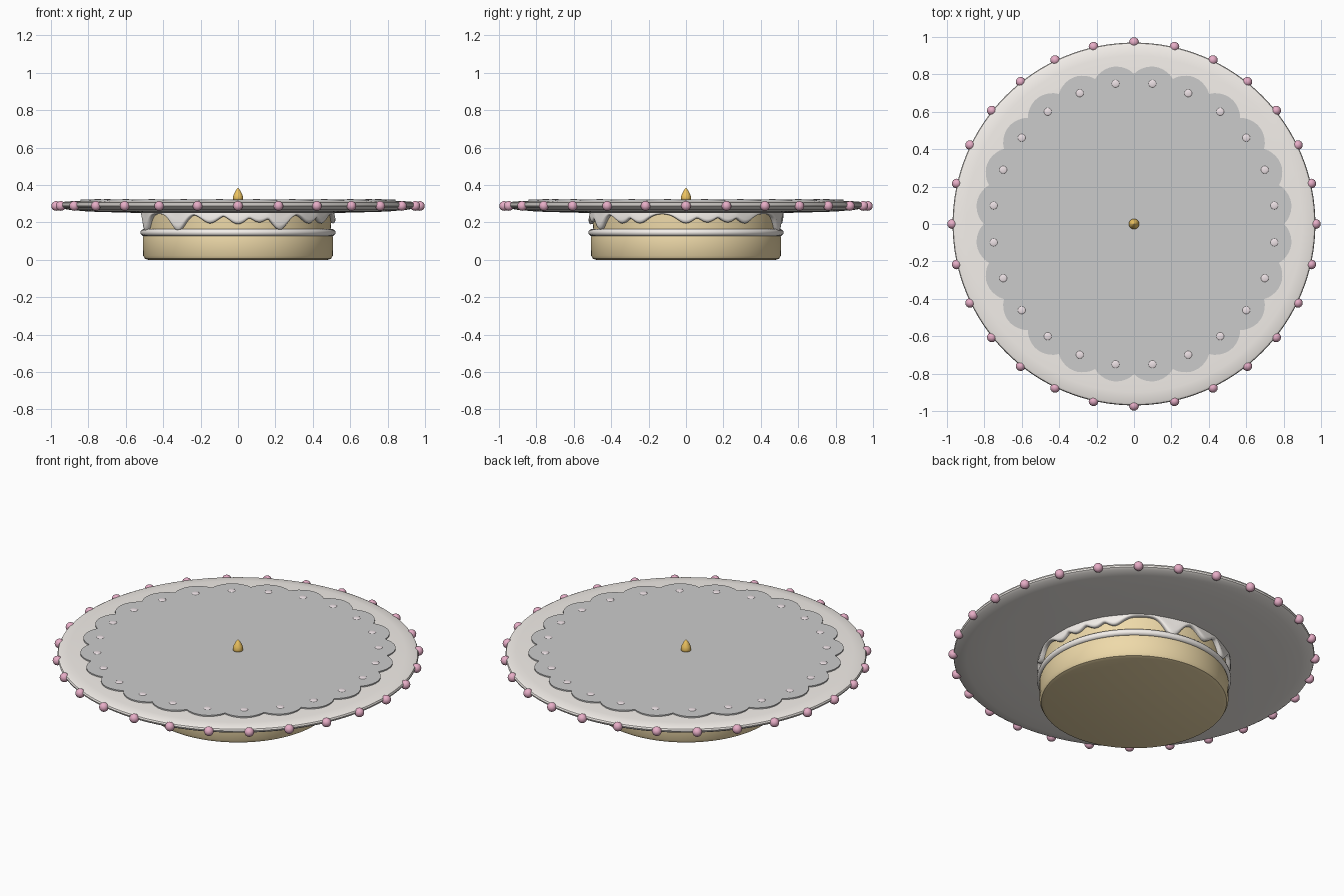
import bpy, bmesh
from math import sin, cos, pi, radians, exp

if "Cube" in bpy.data.objects:
    bpy.data.objects.remove(bpy.data.objects["Cube"])


def mat(name, c):
    m = bpy.data.materials.new(name)
    m.diffuse_color = (*c, 1)
    m.use_nodes = True
    m.node_tree.nodes["Principled BSDF"].inputs["Base Color"].default_value = m.diffuse_color
    return m


SPONGE = mat("sponge", (0.86, 0.70, 0.40))
CREAM = mat("cream", (0.91, 0.87, 0.83))
PINK = mat("pink", (0.80, 0.42, 0.57))
PEARL = mat("pearl", (0.85, 0.76, 0.79))
FLAME = mat("flame", (0.85, 0.55, 0.12))


def finish(name, bm, m=None, angle=35):
    bmesh.ops.recalc_face_normals(bm, faces=bm.faces)
    me = bpy.data.meshes.new(name)
    bm.to_mesh(me)
    bm.free()
    ob = bpy.data.objects.new(name, me)
    bpy.context.collection.objects.link(ob)
    if m:
        me.materials.append(m)
    bpy.ops.object.select_all(action='DESELECT')
    bpy.context.view_layer.objects.active = ob
    ob.select_set(True)
    bpy.ops.object.shade_smooth_by_angle(angle=radians(angle))
    return ob


def skin(bm, rings, closed=False):
    # bridge consecutive rings of equal length
    n = len(rings[0])
    for a, b in zip(rings, rings[1:] + (rings[:1] if closed else [])):
        for i in range(n):
            j = (i + 1) % n
            bm.faces.new((a[i], a[j], b[j], b[i]))


def lathe(name, profile, m=None, n=96, closed=False):
    bm = bmesh.new()
    rings = [[bm.verts.new((r * cos(2 * pi * i / n), r * sin(2 * pi * i / n), z))
              for i in range(n)] for r, z in profile]
    skin(bm, rings, closed)
    if not closed:
        bm.faces.new(rings[0])
        bm.faces.new(rings[-1])
    return finish(name, bm, m)


def bead_ring(name, count, radius, z, size, m, offset=0.0, squash=1.0):
    bm = bmesh.new()
    for i in range(count):
        a = 2 * pi * (i + offset) / count
        r = bmesh.ops.create_uvsphere(bm, u_segments=16, v_segments=10, radius=size)
        bmesh.ops.scale(bm, vec=(1, 1, squash), verts=r["verts"])
        bmesh.ops.translate(bm, vec=(radius * cos(a), radius * sin(a), z), verts=r["verts"])
    return finish(name, bm, m, 60)


# Cake tiers
lathe("cake_lower_tier", [(0.48, 0), (0.498, 0.006), (0.507, 0.022), (0.508, 0.12),
                          (0.503, 0.14), (0.49, 0.15)], SPONGE)
lathe("cake_upper_tier", [(0.495, 0.14), (0.497, 0.20), (0.495, 0.275)], SPONGE)

# Cream filling ring between tiers
lathe("cream_ring", [(0.503 + 0.019 * cos(2 * pi * k / 12), 0.146 + 0.019 * sin(2 * pi * k / 12))
                     for k in range(12)], CREAM, closed=True)

# Dripping icing: (angle in degrees, lowest z)
DRIPS = [(-164, .15), (-129, .155), (-107, .195), (-90, .19), (-77, .2), (-64, .16),
         (-42, .195), (-29, .195), (0, .195), (13, .2), (26, .2), (38, .195), (74, .145),
         (98, .19), (118, .165), (139, .2), (158, .18)]


def drip_edge(deg):
    z = 0.245
    for a, low in DRIPS:
        d = (deg - a + 180) % 360 - 180
        z = min(z, 0.245 - (0.245 - low) * exp(-(d / 7.0) ** 2))
    return z


bm = bmesh.new()
N, TOP = 288, 0.275
rings = []
for r, t in [(0.492, 0), (0.512, 0), (0.516, 0.45), (0.521, 0.75), (0.519, 0.92),
             (0.510, 1.0), (0.492, 0.97)]:
    rings.append([bm.verts.new((r * cos(2 * pi * i / N), r * sin(2 * pi * i / N),
                                TOP + (drip_edge(360 * i / N) - TOP) * t)) for i in range(N)])
skin(bm, rings, closed=True)
finish("icing_drips", bm, CREAM, 60)

# Wide shallow plate
lathe("plate", [(0.45, 0.250), (0.60, 0.252), (0.80, 0.258), (0.90, 0.267), (0.955, 0.277),
                (0.967, 0.285), (0.970, 0.294), (0.966, 0.303), (0.955, 0.308),
                (0.90, 0.313), (0.78, 0.316)], CREAM, n=128)

# Scalloped doily
bm = bmesh.new()
N = 24 * 10
rings = []
for z in (0.310, 0.322):
    ring = []
    for i in range(N):
        a = 2 * pi * i / N
        r = 0.803 + 0.045 * abs(sin(12 * a)) ** 0.8
        ring.append(bm.verts.new((r * cos(a), r * sin(a), z)))
    rings.append(ring)
skin(bm, rings)
bm.faces.new(rings[0])
bm.faces.new(rings[1])
finish("doily", bm)

# Beads on the rim and on the doily
bead_ring("rim_beads", 28, 0.972, 0.288, 0.026, PINK)
bead_ring("doily_pearls", 24, 0.757, 0.321, 0.021, PEARL, 0.5, 0.25)

# Candle flame
lathe("candle_flame", [(0.018, 0.312), (0.026, 0.322), (0.028, 0.332), (0.024, 0.348),
                       (0.015, 0.366), (0.006, 0.379), (0.001, 0.385)], FLAME, n=24)
